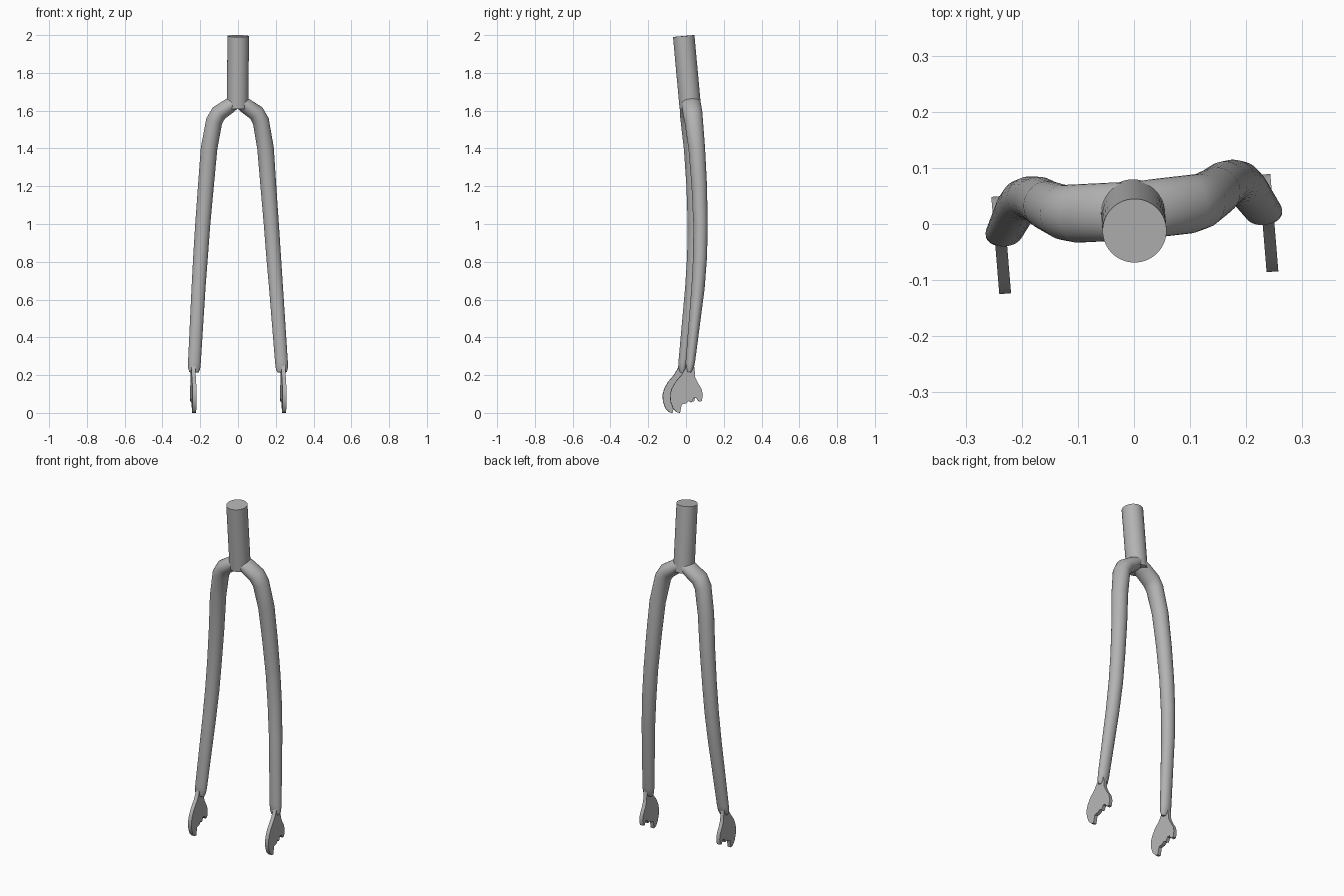
import bpy, bmesh, math
from mathutils import Vector, Matrix

if "Cube" in bpy.data.objects:
    bpy.data.objects.remove(bpy.data.objects["Cube"])

grey = bpy.data.materials.new("satin grey")
grey.use_nodes = True
colour = (0.45, 0.45, 0.45, 1)
grey.diffuse_color = colour
grey.node_tree.nodes["Principled BSDF"].inputs["Base Color"].default_value = colour

TURN = Matrix.Rotation(math.radians(4.7), 4, 'Z')   # whole fork is steered slightly


def finish(bm, name, angle=30):
    bmesh.ops.recalc_face_normals(bm, faces=bm.faces)
    mesh = bpy.data.meshes.new(name)
    bm.to_mesh(mesh)
    bm.free()
    mesh.transform(TURN)
    mesh.materials.append(grey)
    ob = bpy.data.objects.new(name, mesh)
    bpy.context.collection.objects.link(ob)
    bpy.ops.object.select_all(action='DESELECT')
    ob.select_set(True)
    bpy.context.view_layer.objects.active = ob
    bpy.ops.object.shade_smooth_by_angle(angle=math.radians(angle))
    return ob


def tube(name, stations, side=1, sides=32):
    """Loft elliptical rings through (centre, radius across, radius fore-aft)."""
    bm = bmesh.new()
    pts = [Vector((side * s[0], s[1], s[2])) for s in stations]
    rings = []
    for i, (p, s) in enumerate(zip(pts, stations)):
        before = (p - pts[i - 1]).normalized() if i else Vector()
        after = (pts[i + 1] - p).normalized() if i + 1 < len(pts) else Vector()
        t = (before + after).normalized()
        across = Vector((0, 1, 0)).cross(t).normalized()
        fore = t.cross(across)
        ring = []
        for k in range(sides):
            a = math.tau * k / sides
            ring.append(bm.verts.new(p + across * s[3] * math.cos(a) + fore * s[4] * math.sin(a)))
        rings.append(ring)
    for a, b in zip(rings, rings[1:]):
        for k in range(sides):
            j = (k + 1) % sides
            bm.faces.new((a[k], a[j], b[j], b[k]))
    bm.faces.new(rings[0])
    bm.faces.new(rings[-1])
    return finish(bm, name)


def plate(name, outline, x, thickness):
    """Extrude a side outline (y, z) across x."""
    bm = bmesh.new()
    face = bm.faces.new([bm.verts.new((x - thickness / 2, y, z)) for y, z in outline])
    extruded = bmesh.ops.extrude_face_region(bm, geom=[face])["geom"]
    bmesh.ops.translate(bm, vec=(thickness, 0, 0),
                        verts=[v for v in extruded if isinstance(v, bmesh.types.BMVert)])
    return finish(bm, name)


# Raked steerer tube
tube("steerer_tube", [(0, 0.023, 1.613, .057, .057), (0, -0.012, 1.995, .057, .057)], sides=48)

# Curved, tapering blade: crown shoulder, elbow, long bow, closed tip
blade = [
    (0.005, 0.025, 1.65, .032, .050),
    (0.04, 0.025, 1.628, .040, .052),
    (0.10, 0.027, 1.587, .044, .052),
    (0.124, 0.031, 1.545, .044, .049),
    (0.150, 0.045, 1.40, .044, .044),
    (0.166, 0.057, 1.20, .042, .041),
    (0.182, 0.062, 1.00, .040, .038),
    (0.194, 0.059, 0.83, .039, .037),
    (0.206, 0.047, 0.66, .037, .035),
    (0.231, 0.004, 0.27, .034, .025),
    (0.233, 0.000, 0.235, .032, .021),
    (0.234, -0.003, 0.215, .025, .011),
]

# Dropout plate with a hooked slot in its lower edge
dropout = [
    (-.012, .28), (-.024, .235), (-.045, .20), (-.075, .165), (-.095, .13), (-.105, .095),
    (-.102, .06), (-.09, .025), (-.07, .004), (-.052, 0), (-.043, .045), (-.02, .05),
    (-.005, .063), (.008, .055), (.02, .078), (.034, .08), (.048, .06), (.063, .062),
    (.069, .095), (.063, .125), (.042, .16), (.028, .19), (.025, .235), (.015, .28),
]

for word, side in (("left", 1), ("right", -1)):
    tube(word + "_blade", blade, side)
    plate(word + "_dropout", dropout, side * 0.239, 0.021)
